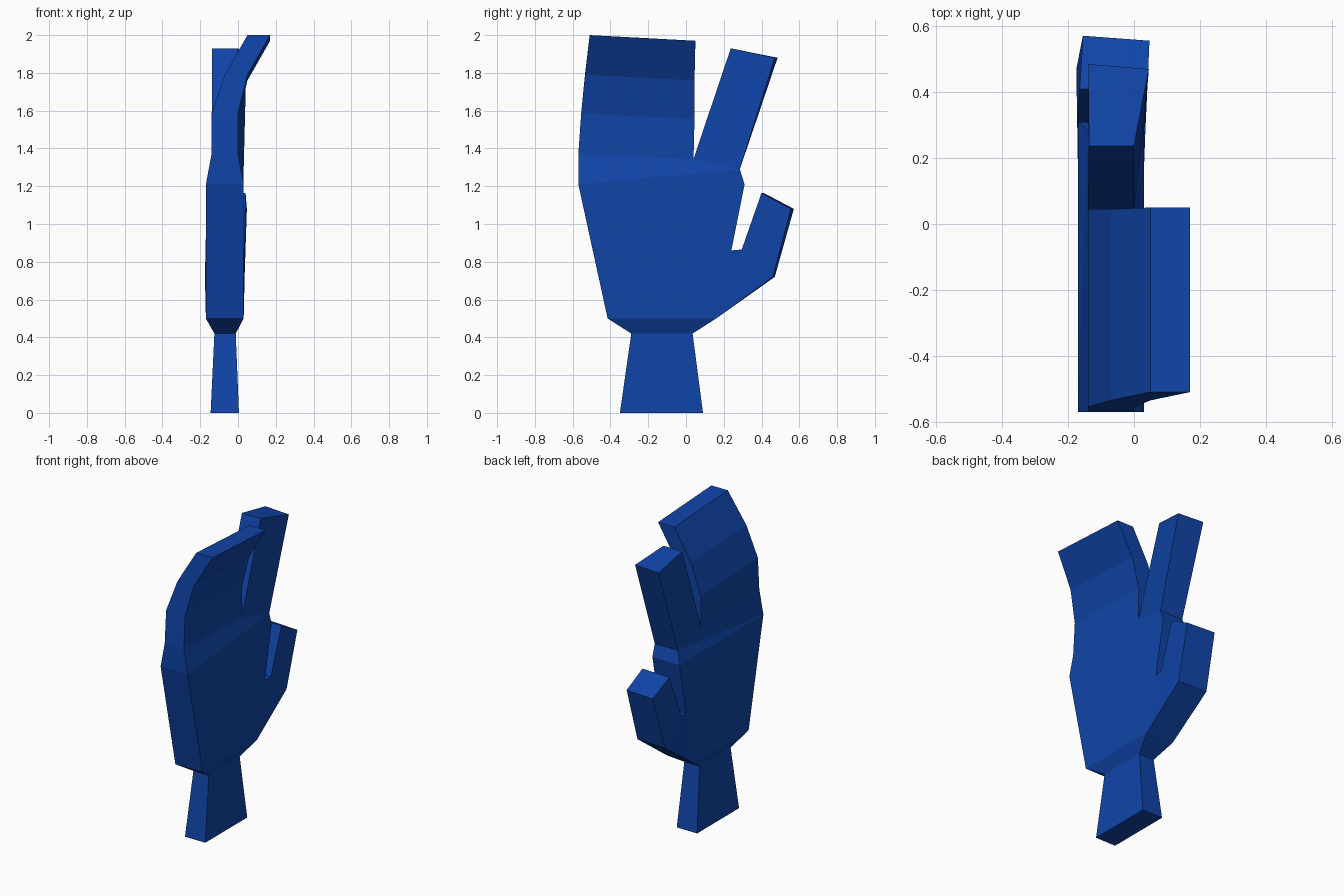
import bpy, bmesh

if "Cube" in bpy.data.objects:
    bpy.data.objects.remove(bpy.data.objects["Cube"])

blue = bpy.data.materials.new("blue")
blue.diffuse_color = (0.005, 0.058, 0.39, 1)
blue.use_nodes = True
blue.node_tree.nodes["Principled BSDF"].inputs["Base Color"].default_value = blue.diffuse_color

# Outline points of the hand: (y, z), grouped by the thickness range they share
points = {}


def section(x0, x1, dy=0.0, **named):
    """Register points spanning x0..x1; dy shifts the point on the -x side."""
    for name, (y, z) in named.items():
        points[name] = ((x0, y + dy, z), (x1, y, z))


# wrist
section(-0.145, 0.005, base_l=(-0.35, 0), base_r=(0.09, 0))
section(-0.125, -0.012, wrist_l=(-0.29, 0.42), wrist_r=(0.035, 0.42))
# palm
section(-0.17, 0.03, heel_l=(-0.415, 0.5), heel_r=(0.16, 0.5), crotch=(0.24, 0.86),
        palm_l=(-0.57, 1.21), palm_r=(0.31, 1.21))
# knuckles and joined fingers, curling towards +x
section(-0.14, 0.0, knuckle_l=(-0.57, 1.37), knuckle_m=(0.04, 1.345),
        mid_l=(-0.555, 1.585), mid_r=(0.045, 1.555))
section(-0.07, 0.05, bend_l=(-0.535, 1.79), bend_r=(0.045, 1.76))
section(0.05, 0.17, tip_l=(-0.51, 2.0), tip_r=(0.05, 1.97))
# separate finger
section(-0.14, 0.03, knuckle_r=(0.285, 1.29))
section(-0.137, 0.0, finger_l=(0.237, 1.93))
section(-0.138, 0.045, 0.015, finger_r=(0.47, 1.88))
# thumb
section(-0.172, 0.035, thumb_in=(0.295, 0.865))
section(-0.175, 0.035, 0.01, thumb_out=(0.46, 0.72))
section(-0.165, 0.04, 0.01, thumb_l=(0.4, 1.165))
section(-0.155, 0.047, 0.015, thumb_r=(0.556, 1.08))

# Panels joining the points; the same panels form both broad sides
panels = [
    "base_l base_r wrist_r wrist_l",
    "wrist_l wrist_r heel_r heel_l",
    "heel_l heel_r crotch palm_r palm_l",
    "palm_l palm_r knuckle_r",
    "palm_l knuckle_r knuckle_m knuckle_l",
    "knuckle_l knuckle_m mid_r mid_l",
    "mid_l mid_r bend_r bend_l",
    "bend_l bend_r tip_r tip_l",
    "knuckle_m knuckle_r finger_r finger_l",
    "heel_r thumb_out thumb_in crotch",
    "thumb_out thumb_r thumb_l thumb_in",
]

bm = bmesh.new()
sides = {n: [bm.verts.new(p) for p in pair] for n, pair in points.items()}
edges = set()
for panel in panels:
    names = panel.split()
    bm.faces.new([sides[n][1] for n in names])
    bm.faces.new([sides[n][0] for n in reversed(names)])
    edges.update(zip(names, names[1:] + names[:1]))

# Walls along every open edge of the outline
for a, b in edges:
    if (b, a) not in edges:
        bm.faces.new([sides[a][0], sides[b][0], sides[b][1], sides[a][1]])

bmesh.ops.recalc_face_normals(bm, faces=bm.faces[:])
mesh = bpy.data.meshes.new("hand")
bm.to_mesh(mesh)
bm.free()
mesh.materials.append(blue)
hand = bpy.data.objects.new("hand", mesh)
bpy.context.collection.objects.link(hand)
